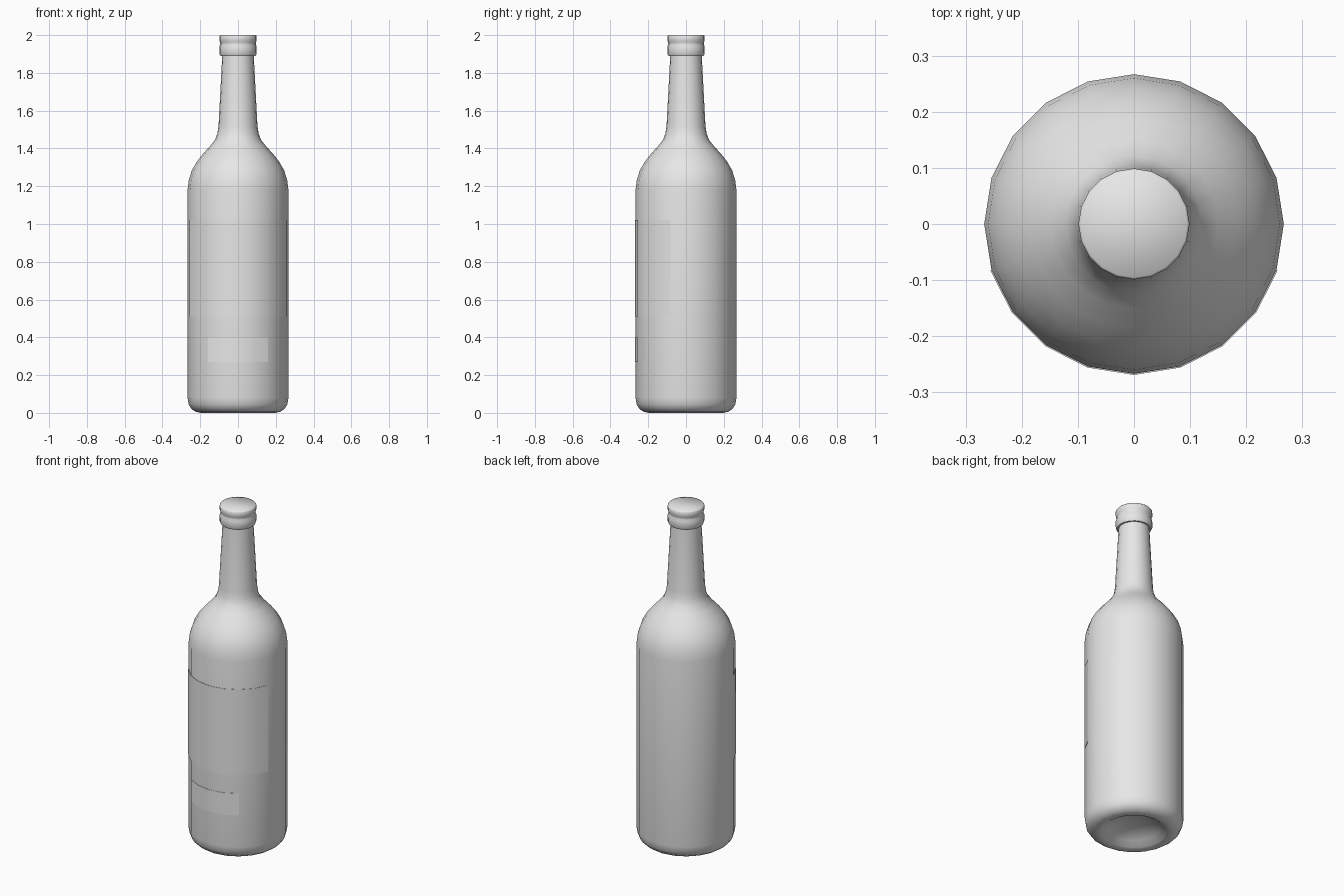
import bpy
import math

SIDES = 20
RADIUS = 0.267

cube = bpy.data.objects.get("Cube")
if cube:
    bpy.data.objects.remove(cube)

grey = bpy.data.materials.new("light grey")
grey.use_nodes = True
grey.diffuse_color = (0.8, 0.8, 0.8, 1)
grey.node_tree.nodes["Principled BSDF"].inputs["Base Color"].default_value = (0.8, 0.8, 0.8, 1)


def add_object(name, verts, faces, angle):
    mesh = bpy.data.meshes.new(name)
    mesh.from_pydata(verts, [], faces)
    mesh.materials.append(grey)
    obj = bpy.data.objects.new(name, mesh)
    bpy.context.collection.objects.link(obj)
    bpy.ops.object.select_all(action="DESELECT")
    obj.select_set(True)
    bpy.context.view_layer.objects.active = obj
    bpy.ops.object.shade_smooth_by_angle(angle=math.radians(angle))
    return obj


def ring_point(radius, step, z):
    a = 2 * math.pi * step / SIDES - math.pi / 2
    return (radius * math.cos(a), radius * math.sin(a), z)


def lathe(name, profile, angle):
    """Revolve a bottom-to-top profile and close both ends."""
    verts = [ring_point(r, i, z) for r, z in profile for i in range(SIDES)]
    faces = []
    for k in range(len(profile) - 1):
        for i in range(SIDES):
            j = (i + 1) % SIDES
            faces.append((k * SIDES + i, k * SIDES + j,
                          (k + 1) * SIDES + j, (k + 1) * SIDES + i))
    last = (len(profile) - 1) * SIDES
    faces.append(tuple(reversed(range(SIDES))))
    faces.append(tuple(range(last, last + SIDES)))
    return add_object(name, verts, faces, angle)


def label(name, half_steps, low, high):
    """Thin plate wrapped round the front of the body."""
    verts, faces = [], []
    steps = range(-half_steps, half_steps + 1)
    inner, outer = RADIUS - 0.003, RADIUS + 0.002
    for s in steps:
        verts += [ring_point(inner, s, low), ring_point(outer, s, low),
                  ring_point(outer, s, high), ring_point(inner, s, high)]
    for n in range(len(steps) - 1):
        for k in range(4):
            a, b = n * 4 + k, n * 4 + (k + 1) % 4
            faces.append((a, a + 4, b + 4, b))
    end = len(verts) - 4
    faces += [(0, 1, 2, 3), (end + 3, end + 2, end + 1, end)]
    return add_object(name, verts, faces, 40)


# Bottle body with hollow base, shoulder and neck
lathe("bottle", [
    (0.03, 0.06), (0.09, 0.052), (0.14, 0.03), (0.175, 0.006), (0.195, 0.0),
    (0.225, 0.006), (0.247, 0.022), (0.261, 0.045), (RADIUS, 0.08),
    (RADIUS, 1.18), (0.26, 1.235), (0.244, 1.285), (0.218, 1.33),
    (0.187, 1.37), (0.15, 1.41), (0.122, 1.445), (0.109, 1.48),
    (0.103, 1.52), (0.083, 1.9),
], 60)

# Closed collar at the mouth
lathe("collar", [
    (0.08, 1.89), (0.093, 1.89), (0.099, 1.902), (0.099, 1.938),
    (0.094, 1.95), (0.094, 1.96), (0.099, 1.97), (0.099, 1.995), (0.095, 2.0),
], 60)

# Front labels
label("main_label", 4, 0.51, 1.02)
label("lower_label", 2, 0.27, 0.4)
